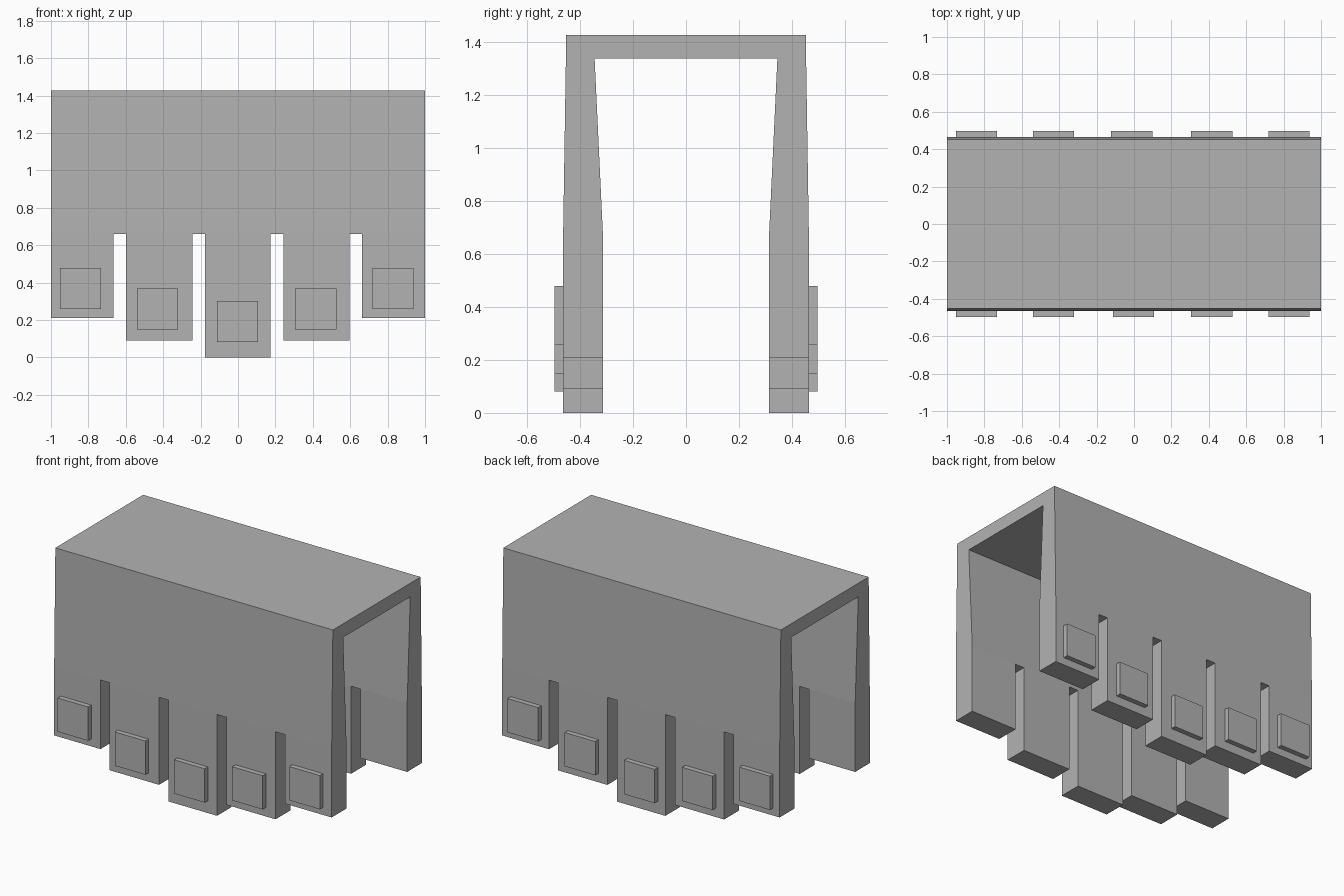
import bpy
import bmesh

cube = bpy.data.objects.get("Cube")
if cube:
    bpy.data.objects.remove(cube, do_unlink=True)

grey = bpy.data.materials.new("plain_grey")
grey.use_nodes = True
colour = (0.45, 0.45, 0.45, 1)
grey.diffuse_color = colour
grey.node_tree.nodes["Principled BSDF"].inputs["Base Color"].default_value = colour

SLOT_TOP = 0.66
WALL_OUT, WALL_IN = 0.464, 0.313


def finish(bm, name):
    bmesh.ops.recalc_face_normals(bm, faces=bm.faces[:])
    mesh = bpy.data.meshes.new(name)
    bm.to_mesh(mesh)
    bm.free()
    mesh.materials.append(grey)
    obj = bpy.data.objects.new(name, mesh)
    bpy.context.collection.objects.link(obj)
    return obj


def box(name, low, high):
    bm = bmesh.new()
    bmesh.ops.create_cube(bm, size=1)
    for v in bm.verts:
        v.co = [high[i] if v.co[i] > 0 else low[i] for i in range(3)]
    return finish(bm, name)


# Arched shell: tapered channel section lofted along x, split at the slot edges
half = [(-WALL_IN, SLOT_TOP), (-WALL_OUT, SLOT_TOP), (-0.452, 1.427)]
section = half + [(-y, z) for y, z in reversed(half)] + [(0.345, 1.338), (-0.345, 1.338)]
stations = [-1, -0.666, -0.6, -0.244, -0.176, 0.174, 0.242, 0.596, 0.662, 1]
leg_bottoms = [0.21, 0.09, 0, 0.09, 0.21]

bm = bmesh.new()
rings = [[bm.verts.new((x, y, z)) for y, z in section] for x in stations]
bm.faces.new(rings[0])
bm.faces.new(rings[-1])
legs = []
for i, (a, b) in enumerate(zip(rings, rings[1:])):
    for j in range(len(section)):
        k = (j + 1) % len(section)
        face = bm.faces.new((a[j], a[k], b[k], b[j]))
        # The rim faces between slots grow down into legs
        if i % 2 == 0 and section[j][1] == section[k][1] == SLOT_TOP:
            legs.append((face, leg_bottoms[i // 2]))

for face, bottom in legs:
    grown = bmesh.ops.extrude_face_region(bm, geom=[face])["geom"]
    for v in grown:
        if isinstance(v, bmesh.types.BMVert):
            v.co.z = bottom
    if face.is_valid:
        bmesh.ops.delete(bm, geom=[face], context='FACES_ONLY')
finish(bm, "slotted_shell")

# Raised square pads on every leg, front and back
PAD = 0.11
front_pads = [-0.842, -0.43, -0.002, 0.416, 0.828]
back_pads = [-0.842, -0.43, -0.012, 0.416, 0.828]
pad_heights = [0.369, 0.258, 0.191, 0.258, 0.369]
for side, sign, centres in (("front", -1, front_pads), ("back", 1, back_pads)):
    near, far = sorted((sign * (WALL_OUT - 0.01), sign * 0.497))
    for n, (x, z) in enumerate(zip(centres, pad_heights), 1):
        box(f"{side}_pad_{n}", (x - PAD, near, z - PAD), (x + PAD, far, z + PAD))
